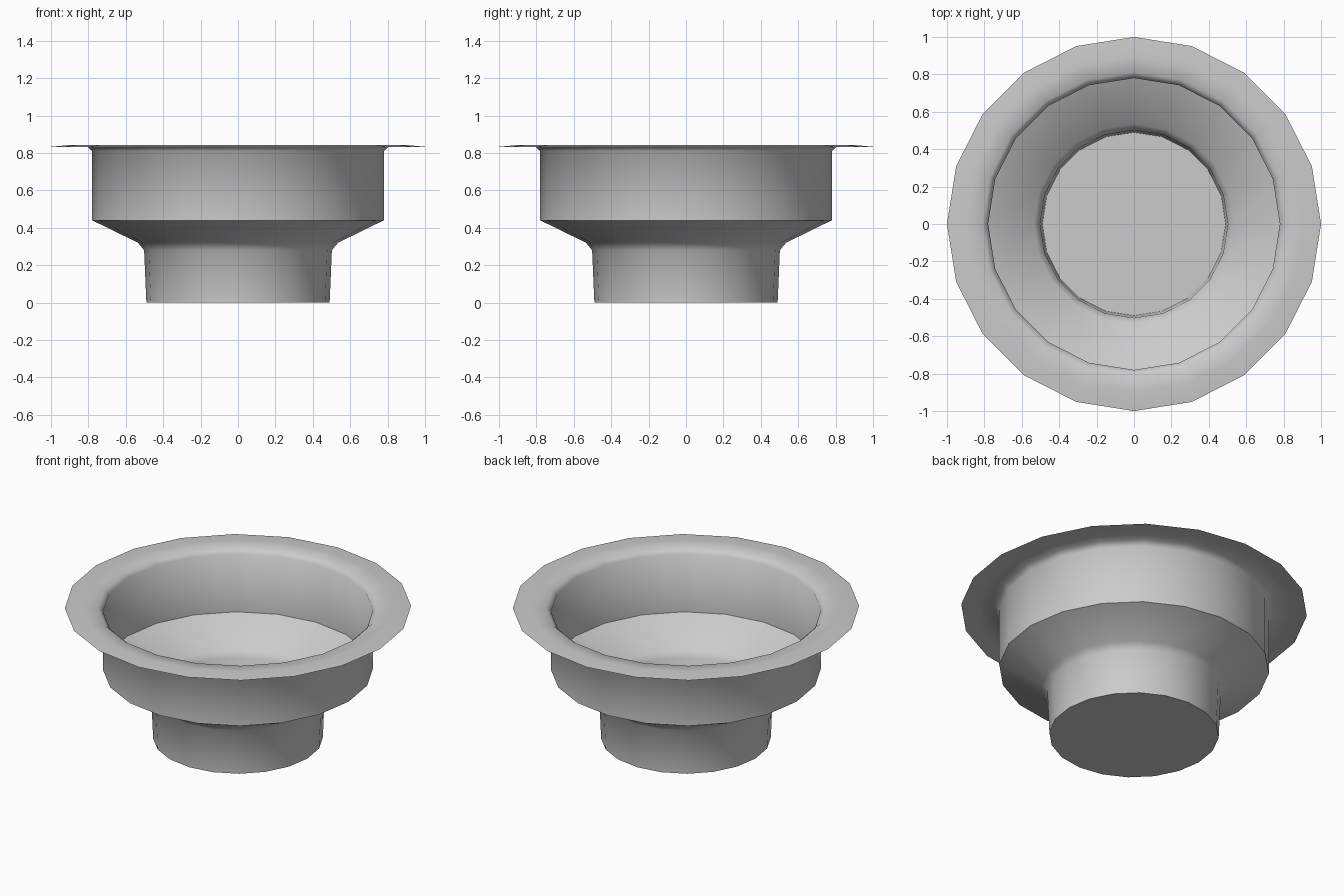
import bpy, bmesh, math

if "Cube" in bpy.data.objects:
    bpy.data.objects.remove(bpy.data.objects["Cube"])

SIDES = 20
# Profile (radius, height) from base edge up to the flared rim
PROFILE = [(0.49, 0.0), (0.502, 0.28), (0.535, 0.32), (0.78, 0.44),
           (0.78, 0.81), (0.81, 0.837), (0.90, 0.842), (1.0, 0.833)]

# Stepped bowl: thin revolved shell with a closed base
bm = bmesh.new()
rings = []
for r, z in PROFILE:
    rings.append([bm.verts.new((r * math.cos(2 * math.pi * i / SIDES),
                                r * math.sin(2 * math.pi * i / SIDES), z))
                  for i in range(SIDES)])
for low, high in zip(rings, rings[1:]):
    for i in range(SIDES):
        j = (i + 1) % SIDES
        bm.faces.new((low[i], low[j], high[j], high[i]))

# Base disc
bm.faces.new(rings[0][::-1])

# Smooth shading with crisp base edge and shoulder
for f in bm.faces:
    f.smooth = True
for ring in (rings[0], rings[3]):
    for i in range(SIDES):
        bm.edges.get((ring[i], ring[(i + 1) % SIDES])).smooth = False

mesh = bpy.data.meshes.new("stepped_bowl")
bm.to_mesh(mesh)
bm.free()
bowl = bpy.data.objects.new("stepped_bowl", mesh)
bpy.context.collection.objects.link(bowl)
